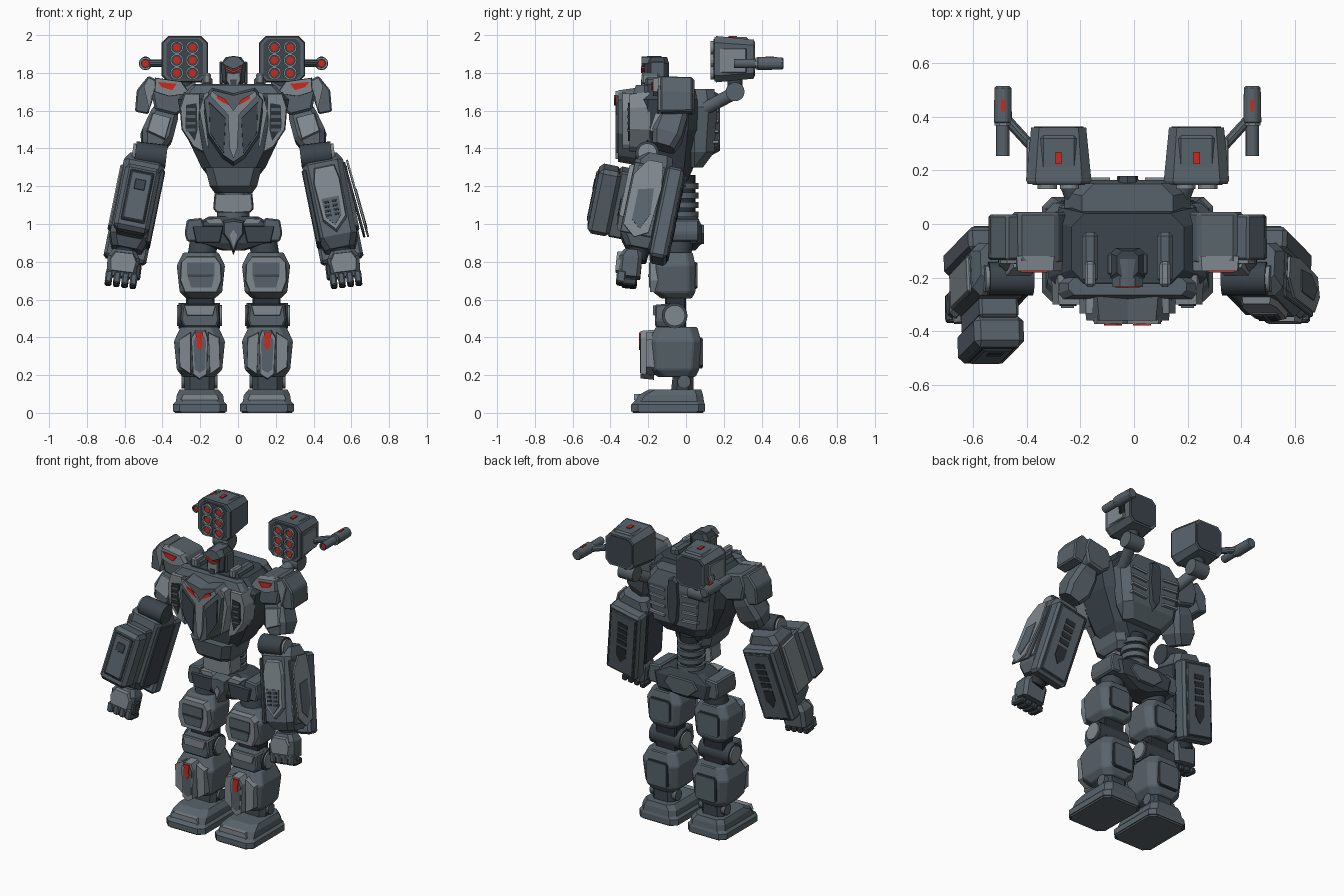
import bpy, bmesh, math
from mathutils import Matrix, Vector, Euler

CX = -0.024  # symmetry plane of the machine
COLORS = {"gunmetal": (.097, .124, .144), "light_steel": (.215, .25, .275), "dark_steel": (.045, .06, .073),
          "black_steel": (.024, .031, .038), "signal_red": (.62, .022, .013)}
MID, LIGHT, DARK, BLACK, RED = COLORS
for n, c in COLORS.items():
    bpy.data.materials.new(n).diffuse_color = (*c, 1)

def put(name, bm, mat, pair=False, bev=0, M=None, smooth=False):
    if bev:
        bmesh.ops.bevel(bm, geom=bm.edges[:], offset=bev, segments=1, affect='EDGES', clamp_overlap=True)
    bm.transform(M or Matrix())
    bmesh.ops.recalc_face_normals(bm, faces=bm.faces[:])
    me = bpy.data.meshes.new(name)
    bm.to_mesh(me)
    bm.free()
    me.materials.append(bpy.data.materials[mat])
    ob = bpy.data.objects.new(name, me)
    bpy.context.collection.objects.link(ob)
    ob.location.x = CX
    if smooth:
        bpy.ops.object.select_all(action='DESELECT')
        ob.select_set(True)
        bpy.context.view_layer.objects.active = ob
        bpy.ops.object.shade_smooth_by_angle(angle=.6)
    if pair:
        ob.modifiers.new("mirror", 'MIRROR').use_mirror_merge = False

def skin(rings, closed=False):
    bm = bmesh.new()
    vs = [[bm.verts.new(p) for p in r] for r in rings]
    n = len(vs[0])
    for a, b in zip(vs, vs[1:] + vs[:1] if closed else vs[1:]):
        for i in range(n):
            bm.faces.new((a[i], a[(i + 1) % n], b[(i + 1) % n], b[i]))
    if not closed:
        bm.faces.new(vs[0][::-1])
        bm.faces.new(vs[-1])
    return bm

# stacked chamfered rectangles: (z, x0, x1, y0, y1)
def loft(name, mat, secs, c=.03, pair=False, bev=0, M=None):
    put(name, skin([[(x0 + c, y0, z), (x1 - c, y0, z), (x1, y0 + c, z), (x1, y1 - c, z), (x1 - c, y1, z), (x0 + c, y1, z),
                     (x0, y1 - c, z), (x0, y0 + c, z)] for z, x0, x1, y0, y1 in secs]), mat, pair, bev, M)

# x-z outline pushed from y0 to y1, each end scaled about the outline centre
def prism(name, mat, pts, y0, y1, s0=1, s1=1, pair=False, bev=0, M=None):
    cx, cz = (sum(p[k] for p in pts) / len(pts) for k in (0, 1))
    put(name, skin([[(cx + (x - cx) * s, y, cz + (z - cz) * s) for x, z in pts] for y, s in ((y0, s0), (y1, s1))]),
        mat, pair, bev, M)

def box(name, mat, x0, x1, y0, y1, z0, z1, bev=.008, pair=False, M=None):
    prism(name, mat, [(x0, z0), (x1, z0), (x1, z1), (x0, z1)], y0, y1, pair=pair, bev=bev, M=M)

def rod(name, mat, a, b, r, pair=False, n=20, M=None):
    a, b = Vector(a), Vector(b)
    T = Matrix.Translation((a + b) / 2) @ (b - a).to_track_quat('Z', 'Y').to_matrix().to_4x4()
    bm = bmesh.new()
    bmesh.ops.create_cone(bm, cap_ends=True, segments=n, radius1=r, radius2=r, depth=(b - a).length, matrix=T)
    put(name, bm, mat, pair, M=M, smooth=True)

# open tube pointing along y
def tube(name, mat, x, z, y0, y1, r0, r1, n=14):
    ang = [2 * math.pi * i / n for i in range(n)]
    put(name, skin([[(x + r * math.cos(a), y, z + r * math.sin(a)) for a in ang]
                    for y, r in ((y0, r0), (y0, r1), (y1, r1), (y1, r0))], True), mat, True)

def both(pts):
    return pts + [(-x, z) for x, z in pts[::-1] if x > 0]

def octagon(x0, x1, z0, z1, c):
    return [(x0 + c, z0), (x1 - c, z0), (x1, z0 + c), (x1, z1 - c), (x1 - c, z1), (x0 + c, z1), (x0, z1 - c), (x0, z0 + c)]

# feet and ankles
loft("foot", MID, [(.008, .035, .32, -.29, .1), (.045, .035, .32, -.29, .1), (.06, .05, .305, -.275, .095),
                   (.095, .055, .3, -.25, .09), (.125, .08, .285, -.195, .08)], .035, True)
loft("foot_sole", MID, [(0, .045, .31, -.28, .09), (.008, .04, .315, -.285, .095)], .035, True)
prism("toe_plate", LIGHT, [(.075, .068), (.28, .068), (.265, .1), (.09, .1)], -.274, -.22, s1=.9, pair=True)
loft("ankle", DARK, [(.11, .1, .26, -.08, .04), (.2, .1, .26, -.07, .04), (.24, .1, .26, -.1, .04)], .03, True)
rod("ankle_pin", MID, (.085, -.01, .165), (.275, -.01, .165), .035, True)
# shins
loft("shin", MID, [(.19, .1, .27, -.15, .05), (.23, .06, .3, -.19, .07), (.38, .045, .315, -.195, .08),
                   (.455, .08, .28, -.16, .06)], .04, True, .006)
prism("shin_inner_guard", LIGHT, [(.07, .24), (.125, .2), (.135, .43), (.075, .4)], -.212, -.16, .95, pair=True)
prism("shin_outer_guard", LIGHT, [(.225, .2), (.285, .24), (.29, .39), (.225, .43)], -.212, -.16, .95, pair=True)
shin_front = [(.14, .2), (.18, .175), (.215, .2), (.225, .4), (.2, .44), (.15, .44), (.135, .4)]
prism("shin_front_plate", LIGHT, shin_front, -.24, -.17, .95, pair=True)
prism("shin_front_inset", MID, shin_front, -.243, -.23, .75, .75, pair=True)
prism("shin_mark", RED, [(.178, .333), (.2, .36), (.191, .37), (.203, .425), (.16, .425), (.168, .37), (.158, .36)], -.249, -.241, pair=True)
# panels on the backs of both leg segments
for part, z0, z1, y in (("calf", .235, .4, .07), ("thigh", .655, .8, .042)):
    prism(part + "_back_rim", DARK, octagon(.1, .255, z0, z1, .015), y, y + .014, pair=True)
    prism(part + "_back_plate", MID, octagon(.106, .249, z0 + .006, z1 - .006, .012), y, y + .02, pair=True)
# knees
rod("knee_joint", DARK, (.07, -.06, .515), (.29, -.06, .515), .068, True)
for x in (.06, .285):
    rod("knee_cap_disc", LIGHT, (x, -.06, .515), (x + .015, -.06, .515), .055, True)
prism("knee_guard", MID, [(.08, .45), (.27, .45), (.29, .49), (.28, .58), (.075, .58), (.065, .49)], -.165, -.07, .9, pair=True, bev=.008)
prism("knee_plate", LIGHT, [(.105, .515), (.25, .515), (.265, .57), (.09, .57)], -.174, -.15, .92, pair=True)
box("knee_core", BLACK, .1, .25, -.11, .0, .42, .65, pair=True)
# thighs
loft("thigh", MID, [(.605, .1, .25, -.13, .03), (.64, .06, .285, -.175, .05), (.78, .045, .3, -.175, .05),
                    (.85, .08, .265, -.14, .035)], .035, True, .006)
prism("thigh_frame", LIGHT, [(.085, .635), (.26, .635), (.285, .7), (.28, .8), (.25, .83), (.095, .83), (.065, .79), (.06, .7)],
      -.19, -.13, .95, pair=True)
prism("thigh_inset", MID, [(.115, .665), (.225, .665), (.245, .73), (.245, .795), (.1, .795), (.1, .73)], -.197, -.18, pair=True)
prism("thigh_slot", DARK, [(.115, .72), (.24, .72), (.242, .733), (.105, .733)], -.202, -.195, pair=True)
rod("hip_joint", DARK, (.17, -.05, .82), (.15, -.03, .95), .075, True)
# pelvis
loft("pelvis", DARK, [(.86, -.06, .06, -.1, .05), (.9, -.2, .2, -.12, .085), (.99, -.22, .22, -.12, .085), (1.04, -.13, .13, -.1, .06)])
prism("hip_guard", MID, [(.17, .9), (.25, .9), (.265, .95), (.25, 1.03), (.16, 1.04), (.15, .99)], -.13, .07, .9, .9, True, .008)
prism("hip_plate", DARK, [(.07, .9), (.2, .9), (.22, .99), (.05, .99)], -.15, -.1, .92, pair=True)
prism("hip_trim", LIGHT, [(.05, 1.0), (.13, 1.0), (.15, 1.025), (.07, 1.03)], -.15, -.08, pair=True)
prism("pelvis_crest", MID, both([(0, 1.03), (.06, 1.02), (.06, .95), (.025, .9), (0, .835)]), -.18, -.08, .8)
prism("pelvis_spike", LIGHT, both([(0, .97), (.02, .94), (.0, .88)]), -.187, -.17)
prism("pelvis_back_plate", MID, both([(0, 1.0), (.1, 1.0), (.13, .95), (.06, .89), (0, .89)]), .07, .095, s1=.9)
# waist
for i in range(4):
    rod("waist_ring", MID, (0, -.02, 1.035 + i * .05), (0, -.02, 1.067 + i * .05), .086)
rod("waist_core", BLACK, (0, -.02, 1.0), (0, -.02, 1.26), .07)
prism("belt_plate", LIGHT, both([(0, 1.155), (.1, 1.165), (.108, 1.08), (.09, 1.06), (0, 1.06)]), -.19, -.08, .96, bev=.005)
loft("abdomen", MID, [(1.165, -.1, .1, -.23, -.03), (1.2, -.125, .125, -.27, 0), (1.3, -.15, .15, -.29, 0)], .04)
# torso
loft("torso", DARK, [(1.21, -.1, .1, -.2, .0), (1.3, -.17, .17, -.24, .04), (1.5, -.265, .265, -.26, .06),
                     (1.66, -.295, .295, -.25, .06), (1.74, -.21, .21, -.22, .04)], .05)
prism("chest_plate", MID, both([(0, 1.7), (.12, 1.73), (.175, 1.67), (.15, 1.47), (.06, 1.34), (0, 1.3)]), -.36, -.2, .88)
prism("chest_side_facet", DARK, [(.04, 1.56), (.13, 1.65), (.125, 1.48), (.05, 1.37)], -.367, -.35, .95, pair=True)
prism("chest_ridge", LIGHT, [(0, 1.345), (.02, 1.4), (.03, 1.58), (.125, 1.68), (.115, 1.705), (.02, 1.63), (0, 1.6)], -.374, -.34, pair=True)
prism("chest_mark", RED, [(.02, 1.627), (.05, 1.64), (.088, 1.665), (.085, 1.682), (.045, 1.662)], -.38, -.371, pair=True)
prism("chest_edge_trim", LIGHT, [(.13, 1.7), (.155, 1.69), (.18, 1.6), (.145, 1.42), (.13, 1.4), (.155, 1.6)], -.335, -.22, pair=True)
prism("chest_vent_frame", LIGHT, [(.175, 1.7), (.26, 1.7), (.285, 1.62), (.275, 1.5), (.21, 1.4), (.155, 1.37), (.18, 1.52)],
      -.3, -.19, .92, pair=True)
prism("chest_vent", BLACK, [(.195, 1.64), (.25, 1.63), (.255, 1.51), (.205, 1.44), (.19, 1.5)], -.306, -.29, pair=True)
for i in range(4):
    box("vent_louver", MID, .2, .248, -.313, -.3, 1.49 + i * .036, 1.505 + i * .036, 0, True)
loft("collar", MID, [(1.69, -.26, .26, -.28, -.2), (1.735, -.22, .22, -.265, -.2)], .02)
box("neck_guard", MID, .11, .17, -.22, -.03, 1.62, 1.78, .015, True)
box("neck_guard_cap", LIGHT, .12, .16, -.235, -.14, 1.74, 1.8, .01, True)
# back
loft("back_shell", MID, [(1.3, -.15, .15, .0, .09), (1.38, -.2, .2, .0, .15), (1.62, -.235, .235, .0, .165), (1.715, -.17, .17, .0, .15)], .045)
prism("spine_plate", DARK, both([(0, 1.71), (.035, 1.69), (.045, 1.55), (.03, 1.4), (0, 1.36)]), .13, .18, s1=.85)
for z in (1.42, 1.476, 1.532, 1.588):
    prism("back_slot", LIGHT, [(.065, z), (.175, z + .008), (.175, z + .022), (.065, z + .014)], .14, .173, pair=True)
# head
loft("helmet", DARK, [(1.7, -.035, .035, -.2, -.1), (1.76, -.06, .06, -.22, -.09), (1.85, -.065, .065, -.22, -.09),
                      (1.885, -.04, .04, -.2, -.1)], .02)
prism("face", LIGHT, both([(0, 1.8), (.04, 1.81), (.042, 1.76), (.02, 1.72), (0, 1.72)]), -.234, -.18, .85)
prism("mouth_guard", DARK, both([(0, 1.765), (.018, 1.765), (.015, 1.73), (0, 1.73)]), -.239, -.22)
prism("visor", RED, both([(0, 1.812), (.045, 1.834), (.045, 1.822), (0, 1.799)]), -.239, -.2)
prism("brow", MID, both([(0, 1.89), (.03, 1.885), (.062, 1.85), (.05, 1.84), (0, 1.817)]), -.236, -.13, .92)
box("helmet_fin", MID, .055, .075, -.19, -.11, 1.74, 1.86, .006, True)
# shoulders
prism("shoulder_block", MID, [(.2, 1.64), (.26, 1.75), (.41, 1.78), (.44, 1.7), (.42, 1.6), (.3, 1.57)], -.15, .045, .95, .95, True, .012)
prism("shoulder_wing", MID, [(.39, 1.76), (.45, 1.79), (.515, 1.71), (.525, 1.59), (.45, 1.575), (.425, 1.68)], -.135, .035, .95, .92, True, .008)
prism("shoulder_wing_trim", LIGHT, [(.395, 1.75), (.45, 1.775), (.475, 1.73), (.445, 1.6), (.43, 1.68)], -.148, -.11, pair=True)
prism("shoulder_front_plate", LIGHT, [(.23, 1.69), (.275, 1.755), (.415, 1.775), (.42, 1.7), (.34, 1.675)], -.175, -.12, .95, pair=True)
prism("shoulder_mark", RED, [(.3, 1.742), (.4, 1.752), (.38, 1.725), (.325, 1.708)], -.182, -.174, pair=True)
# upper arms and elbows
U = Matrix.Translation((.39, -.085, 1.51)) @ Euler((-.3, -.35, 0)).to_matrix().to_4x4()
loft("upper_arm", MID, [(-.12, -.06, .06, -.06, .06), (-.05, -.085, .085, -.08, .08), (.06, -.075, .075, -.075, .075),
                        (.12, -.06, .06, -.06, .06)], .025, True, M=U)
prism("upper_arm_plate", LIGHT, [(-.05, -.08), (.06, -.07), (.065, .04), (-.04, .05)], -.092, -.06, .9, pair=True, M=U)
rod("elbow", DARK, (.355, -.205, 1.355), (.52, -.205, 1.375), .063, True)
rod("elbow_cap", LIGHT, (.52, -.205, 1.375), (.535, -.205, 1.377), .05, True)
# forearms, built along a tilted arm axis
F = Matrix.Translation((.515, -.18, 1.11)) @ Euler((-.2, -.2, 0)).to_matrix().to_4x4()
loft("forearm", MID, [(-.26, -.08, .08, -.09, .06), (-.2, -.105, .105, -.13, .07), (.2, -.11, .11, -.13, .07),
                      (.25, -.085, .085, -.09, .06)], .03, True, M=F)
box("forearm_back_case", MID, -.115, .115, .045, .135, -.3, .195, .015, True, F)
box("forearm_back_rim", DARK, -.096, .096, .12, .138, -.281, .176, .004, True, F)
box("forearm_back_plate", MID, -.09, .09, .125, .143, -.275, .17, .004, True, F)
for i in range(4):
    box("forearm_slot", BLACK, -.035, .035, .14, .147, -.06 + i * .045, -.028 + i * .045, 0, True, F)
prism("forearm_arrow", BLACK, [(-.035, -.08), (.035, -.08), (.035, -.15), (0, -.2), (-.035, -.15)], .14, .147, pair=True, M=F)
box("forearm_rail", DARK, -.118, -.09, -.12, .05, -.22, .18, .006, True, F)
box("forearm_side_plate", LIGHT, .1, .122, -.11, .03, -.17, .17, .008, True, F)
# armoured face and side blades of one arm
prism("arm_shield", LIGHT, [(-.05, .18), (.06, .18), (.075, .1), (.07, -.12), (.0, -.19), (-.06, -.12), (-.07, .1)], -.155, -.12, .92, M=F)
prism("arm_shield_inset", MID, [(-.045, -.0), (.05, -.0), (.045, -.1), (0, -.15), (-.04, -.1)], -.161, -.15, M=F)
for i in range(8):
    x, z = (-.022, .022)[i % 2], -.1 + i // 2 * .024
    box("shield_slot", BLACK, x - .014, x + .014, -.166, -.159, z, z + .012, 0, M=F)
B = F @ Matrix.Rotation(-.07, 4, 'Y')
box("side_blade_inner", MID, .118, .13, -.13, .04, -.22, .17, .004, M=B)
T = B @ Matrix.Rotation(math.pi / 2, 4, 'Z')  # outline now runs along the arm depth
prism("side_blade_outer", LIGHT, [(-.12, .1), (-.06, .19), (.02, .19), (.04, .05), (.02, -.2), (-.05, -.24), (-.12, -.18)], -.148, -.138, M=T)
prism("side_blade_inset", MID, [(-.08, .02), (.0, .04), (.01, -.1), (-.03, -.19), (-.08, -.15)], -.152, -.147, M=T)
# box launcher on the other arm
G = Matrix.Scale(-1, 4, (1, 0, 0)) @ F
box("arm_launcher", MID, -.095, .095, -.31, -.19, -.21, .145, .022, M=G)
box("launcher_mount", MID, -.075, .075, -.2, -.11, -.21, .15, .01, M=G)
box("launcher_rim", DARK, -.064, .064, -.314, -.3, -.164, .114, .004, M=G)
box("launcher_face", MID, -.058, .058, -.32, -.305, -.155, .105, .006, M=G)
box("launcher_hatch", DARK, -.028, .028, -.324, -.318, .01, .065, .002, M=G)
# hands
H = Matrix.Translation((.585, -.285, .79)) @ Euler((-.1, -.12, 0)).to_matrix().to_4x4()
rod("wrist", BLACK, (0, .02, .02), (-.02, .04, .14), .055, True, M=H)
loft("palm", MID, [(-.075, -.08, .08, -.07, .05), (.03, -.085, .085, -.07, .05), (.07, -.06, .06, -.05, .04)], .02, True, M=H)
prism("knuckle_plate", LIGHT, [(-.065, -.055), (.065, -.055), (.075, .01), (.05, .055), (-.05, .055), (-.075, .01)], -.085, -.05, .9, pair=True, M=H)
for x in (-.066, -.022, .022, .066):
    box("finger", MID, x - .019, x + .019, -.075, -.025, -.115, -.05, .008, True, H)
    box("fingertip", DARK, x - .018, x + .018, -.045, .035, -.125, -.085, .008, True, H)
box("thumb", DARK, -.1, -.07, -.06, .0, -.08, .0, .008, True, H)
# missile pods
rod("pod_strut", MID, (.2, .1, 1.61), (.255, .25, 1.69), .035, True)
rod("pod_pivot", MID, (.2, .26, 1.7), (.31, .26, 1.7), .05, True)
rod("pod_post", DARK, (.257, .26, 1.7), (.257, .26, 1.78), .04, True)
prism("pod_body", MID, octagon(.135, .38, 1.75, 1.995, .035), .16, .36, 1, .84, True)
prism("pod_front_frame", MID, octagon(.135, .38, 1.75, 1.995, .035), .15, .17, .95, 1, True)
prism("pod_front_panel", DARK, octagon(.16, .355, 1.765, 1.98, .025), .146, .158, pair=True)
prism("pod_back_panel", DARK, octagon(.165, .35, 1.78, 1.965, .03), .35, .364, pair=True)
for i in range(6):
    x, z = (.217, .3)[i % 2], 1.799 + i // 2 * .068
    tube("missile_tube", LIGHT, x, z, .13, .15, .036, .026)
    rod("missile_tip", RED, (x, .15, z), (x, .143, z), .019, True, 12)
box("pod_top_plate", MID, .19, .325, .18, .33, 1.96, 1.99, .01, True)
box("pod_top_mark", RED, .247, .27, .225, .27, 1.985, 1.996, 0, True)
box("pod_side_plate", LIGHT, .36, .378, .175, .32, 1.8, 1.93, .004, True)
# side guns
rod("gun_arm", MID, (.35, .28, 1.85), (.46, .4, 1.85), .02, True, 10)
prism("gun_body", MID, octagon(.432, .5, 1.815, 1.885, .02), .375, .515, 1, .92, True, .006)
prism("gun_front_frame", LIGHT, octagon(.435, .497, 1.818, 1.882, .018), .368, .38, pair=True)
tube("gun_barrel", MID, .466, 1.85, .255, .37, .025, .018)
rod("gun_bore", RED, (.466, .28, 1.85), (.466, .266, 1.85), .0185, True, 12)
box("gun_mark", RED, .459, .473, .42, .465, 1.875, 1.888, 0, True)
